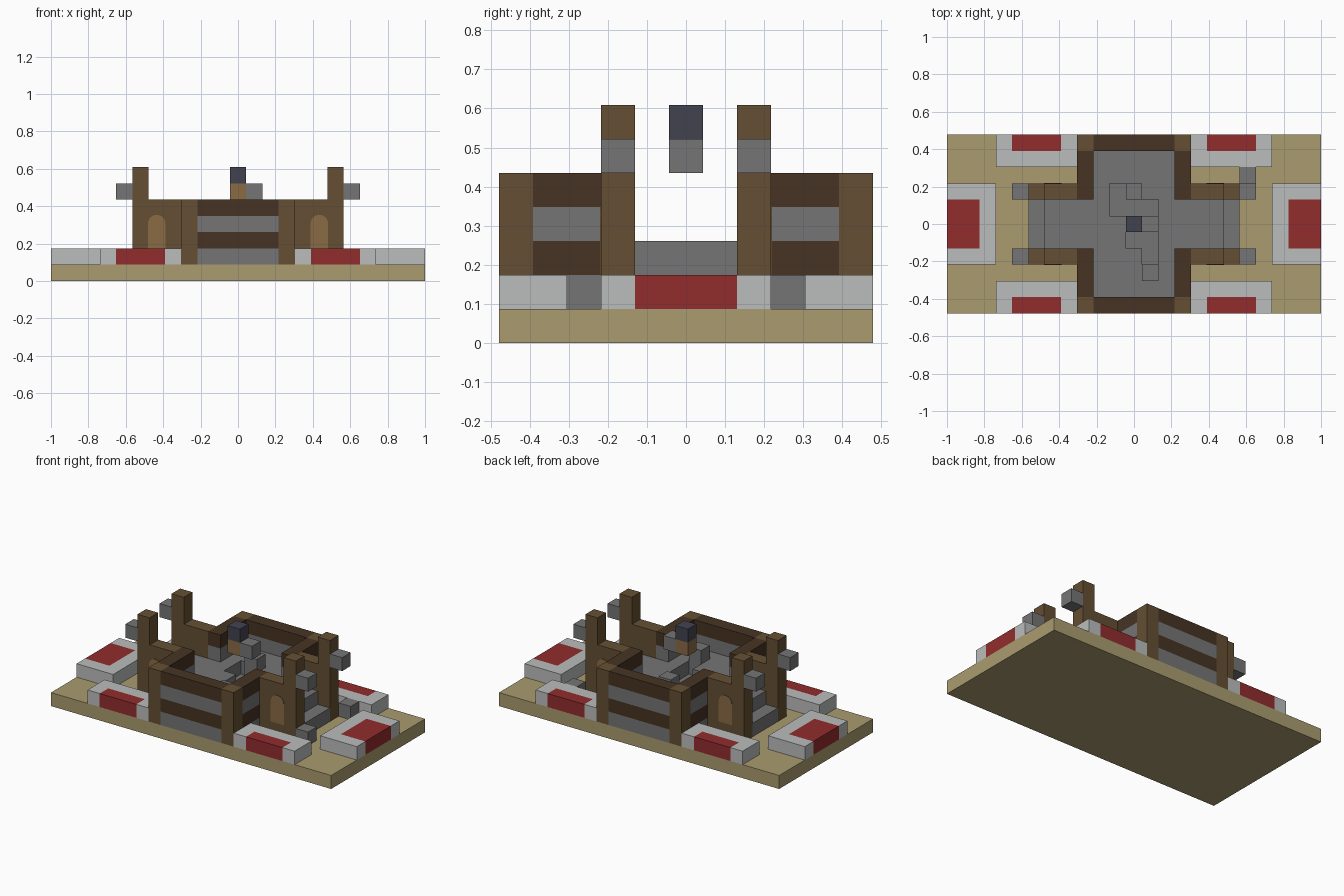
import bpy, bmesh, math
from mathutils import Matrix, Vector

if "Cube" in bpy.data.objects:
    bpy.data.objects.remove(bpy.data.objects["Cube"])

U = 2 / 23  # size of one block


def material(name, hex_code):
    rgb = [int(hex_code[i:i + 2], 16) / 255 for i in (0, 2, 4)]
    lin = [c / 12.92 if c < 0.04 else ((c + 0.055) / 1.055) ** 2.4 for c in rgb]
    m = bpy.data.materials.new(name)
    m.use_nodes = True
    m.diffuse_color = (*lin, 1)
    m.node_tree.nodes["Principled BSDF"].inputs["Base Color"].default_value = (*lin, 1)
    return m


SAND = material("sand", "AA9C6F")
WHITE = material("pale_stone", "BBBDBC")
RED = material("red", "922C2D")
GRAY = material("gray_stone", "757575")
BROWN = material("brown_wood", "654F33")
DARK = material("dark_wood", "463423")
TAN = material("tan", "8A6B45")
NAVY = material("navy", "424250")


def finish(name, bm, mat):
    mesh = bpy.data.meshes.new(name)
    bm.to_mesh(mesh)
    bm.free()
    mesh.materials.append(mat)
    ob = bpy.data.objects.new(name, mesh)
    bpy.context.collection.objects.link(ob)
    return ob


def blocks(name, mat, *ranges):
    """Boxes given as inclusive block ranges (x, x, y, y, layer, layer)."""
    bm = bmesh.new()
    for x0, x1, y0, y1, z0, z1 in ranges:
        x0, x1 = sorted((x0, x1))
        y0, y1 = sorted((y0, y1))
        size = Vector((x1 - x0 + 1, y1 - y0 + 1, z1 - z0 + 1)) * U
        mid = Vector((x0 + x1, y0 + y1, z0 + z1 + 1)) * U / 2
        bmesh.ops.create_cube(bm, size=1, matrix=Matrix.Translation(mid) @ Matrix.Diagonal((*size, 1)))
    return finish(name, bm, mat)


def arch_plate(name, x, y):
    """Thin upright window panel with a rounded top."""
    r, low, spring = 0.047, 2 * U, 0.307
    pts = [(x - r, low), (x + r, low)]
    pts += [(x + r * math.cos(math.pi * i / 8), spring + r * math.sin(math.pi * i / 8)) for i in range(9)]
    bm = bmesh.new()
    face = bm.faces.new([bm.verts.new((px, y - 0.003, pz)) for px, pz in pts])
    out = bmesh.ops.extrude_face_region(bm, geom=[face])
    moved = [v for v in out["geom"] if isinstance(v, bmesh.types.BMVert)]
    bmesh.ops.translate(bm, verts=moved, vec=(0, 0.006, 0))
    bmesh.ops.recalc_face_normals(bm, faces=bm.faces)
    finish(name, bm, TAN)


# Ground slab
blocks("ground", SAND, (-11, 11, -5, 5, 0, 0))

# Pale stalls with red inlays: one at each end, two on each long side
for sx, side in ((-1, "right"), (1, "left")):
    blocks(f"{side}_end_stall", WHITE, (9 * sx, 9 * sx, -2, 2, 1, 1),
           (10 * sx, 11 * sx, -2, -2, 1, 1), (10 * sx, 11 * sx, 2, 2, 1, 1))
    blocks(f"{side}_end_inlay", RED, (10 * sx, 11 * sx, -1, 1, 1, 1))
    for sy, end in ((-1, "front"), (1, "back")):
        blocks(f"{end}_{side}_stall", WHITE, (4 * sx, 8 * sx, 4 * sy, 4 * sy, 1, 1),
               (4 * sx, 4 * sx, 5 * sy, 5 * sy, 1, 1), (8 * sx, 8 * sx, 5 * sy, 5 * sy, 1, 1))
        blocks(f"{end}_{side}_inlay", RED, (5 * sx, 7 * sx, 5 * sy, 5 * sy, 1, 1))

# Striped walls of the wide wings, one course per layer
for layer, (mat, label) in enumerate(((GRAY, "foundation"), (DARK, "lower_beam"),
                                      (GRAY, "stone_band"), (DARK, "upper_beam")), start=1):
    for sy, end in ((-1, "front"), (1, "back")):
        blocks(f"{end}_wall_{label}", mat, (-2, 2, 5 * sy, 5 * sy, layer, layer))
        blocks(f"{end}_side_walls_{label}", mat, *[
            (3 * sx, 3 * sx, 2 * sy, 4 * sy, layer, layer) for sx in (-1, 1)])

# Corner posts, end wing walls, tall gate posts and hanging lanterns
for sx, side in ((-1, "right"), (1, "left")):
    for sy, end in ((-1, "front"), (1, "back")):
        tag = f"{end}_{side}"
        blocks(f"{tag}_corner_post", BROWN, (3 * sx, 3 * sx, 5 * sy, 5 * sy, 1, 4))
        blocks(f"{tag}_gate_wall", BROWN, (4 * sx, 5 * sx, 2 * sy, 2 * sy, 1, 4))
        blocks(f"{tag}_gate_post", BROWN, (6 * sx, 6 * sx, 2 * sy, 2 * sy, 1, 6))
        blocks(f"{tag}_lantern", GRAY, (7 * sx, 7 * sx, 2 * sy, 2 * sy, 5, 5))
        arch_plate(f"{tag}_window", 5 * sx * U, 2.5 * sy * U)

# Stone floor with gate steps and a worn hollow in the middle
hollow = {2: (-1, -1), 1: (-1, 1), 0: (0, 1), -1: (0, 1), -2: (1, 1)}
blocks("floor_base", GRAY, (-2, 2, -4, 4, 1, 1))
blocks("floor_wings", GRAY, (-2, 2, -4, -3, 2, 2), (-2, 2, 3, 4, 2, 2))
rows = []
for y, (a, b) in hollow.items():
    rows += [(-2, a - 1, y, y, 2, 2), (b + 1, 2, y, y, 2, 2)]
blocks("floor_paving", GRAY, *rows)
blocks("gate_floors", GRAY, (-5, -3, -1, 1, 1, 2), (3, 5, -1, 1, 1, 2))
blocks("gate_steps", GRAY, (-6, -6, -1, 1, 1, 1), (6, 6, -1, 1, 1, 1))

# Loose stones
blocks("inner_stones", GRAY, (0, 0, 2, 2, 3, 3), (1, 1, -3, -3, 3, 3))
blocks("outer_stones", GRAY, (7, 7, -2, -2, 1, 1), (7, 7, 3, 3, 1, 1))

# Central figure
blocks("figure_body", TAN, (0, 0, 0, 0, 5, 5))
blocks("figure_cap", NAVY, (0, 0, 0, 0, 6, 6))
blocks("figure_stone", GRAY, (1, 1, 0, 0, 5, 5))
